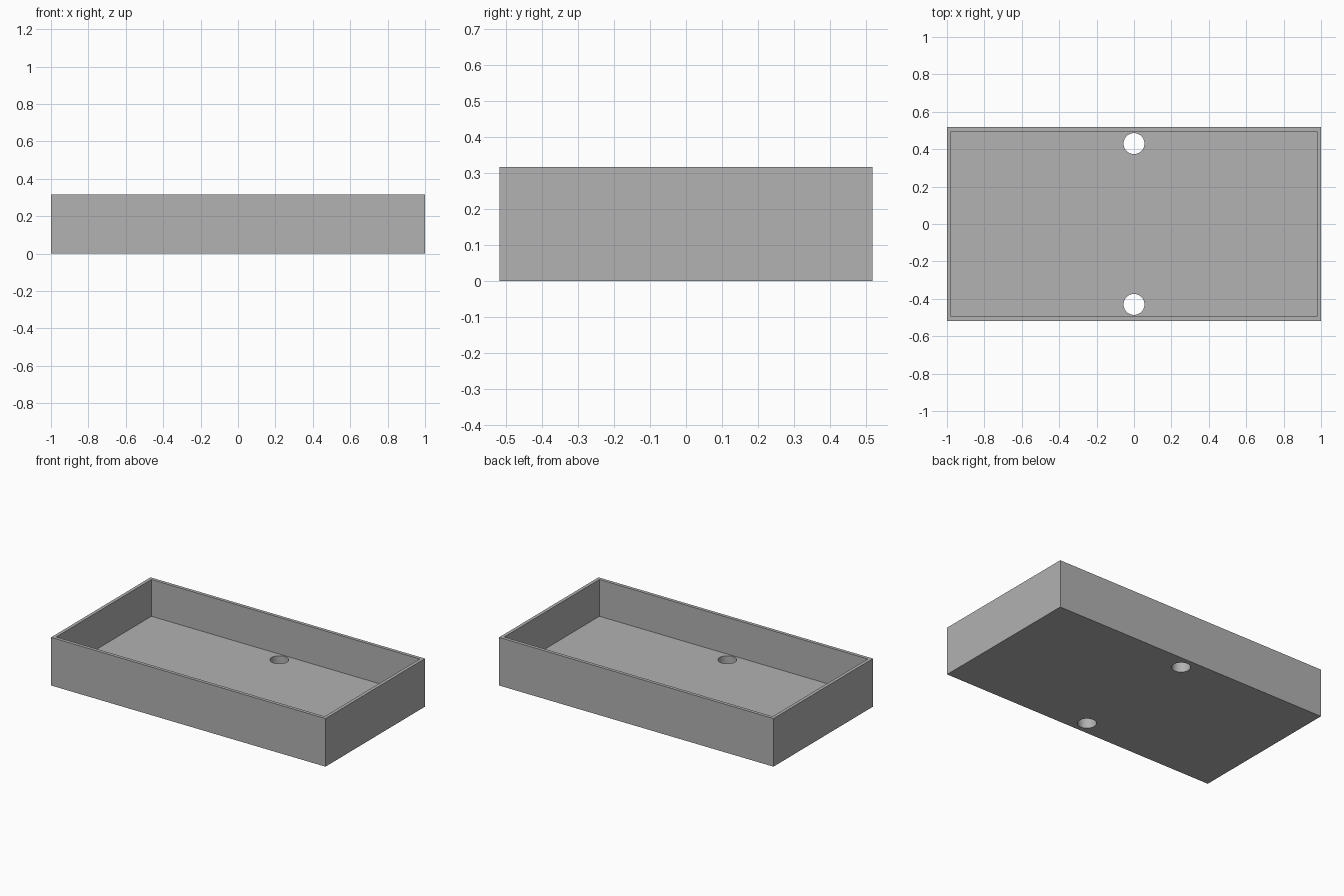
import bpy
import math

default = bpy.data.objects.get("Cube")
if default:
    bpy.data.objects.remove(default, do_unlink=True)

WIDTH, DEPTH, HEIGHT = 2.0, 1.035, 0.317
WALL, FLOOR = 0.022, 0.075
HOLE_RADIUS, HOLE_Y = 0.056, 0.43

grey = bpy.data.materials.new("plain grey")
grey.use_nodes = True
colour = (0.445, 0.445, 0.445, 1)
grey.diffuse_color = colour
grey.node_tree.nodes["Principled BSDF"].inputs["Base Color"].default_value = colour


def box(name, size, bottom):
    bpy.ops.mesh.primitive_cube_add(size=1, location=(0, 0, bottom + size[2] / 2))
    obj = bpy.context.object
    obj.name = name
    obj.scale = size
    bpy.ops.object.transform_apply(location=True, rotation=False, scale=True)
    obj.data.materials.append(grey)
    return obj


def cut(target, cutter):
    mod = target.modifiers.new("cut", "BOOLEAN")
    mod.operation = "DIFFERENCE"
    mod.solver = "EXACT"
    mod.object = cutter
    bpy.context.view_layer.objects.active = target
    bpy.ops.object.modifier_apply(modifier=mod.name)
    bpy.data.objects.remove(cutter, do_unlink=True)


# Open tray: solid block with its inside removed
tray = box("tray", (WIDTH, DEPTH, HEIGHT), 0)
cut(tray, box("cavity", (WIDTH - 2 * WALL, DEPTH - 2 * WALL, HEIGHT), FLOOR))

# Round holes through the floor, front and back
for side in (-1, 1):
    bpy.ops.mesh.primitive_cylinder_add(vertices=48, radius=HOLE_RADIUS, depth=4 * FLOOR,
                                        location=(0, side * HOLE_Y, FLOOR / 2))
    drill = bpy.context.object
    drill.data.materials.append(grey)
    cut(tray, drill)

# Smooth hole walls, crisp box edges
bpy.ops.object.select_all(action="DESELECT")
tray.select_set(True)
bpy.context.view_layer.objects.active = tray
bpy.ops.object.shade_smooth_by_angle(angle=math.radians(30))
